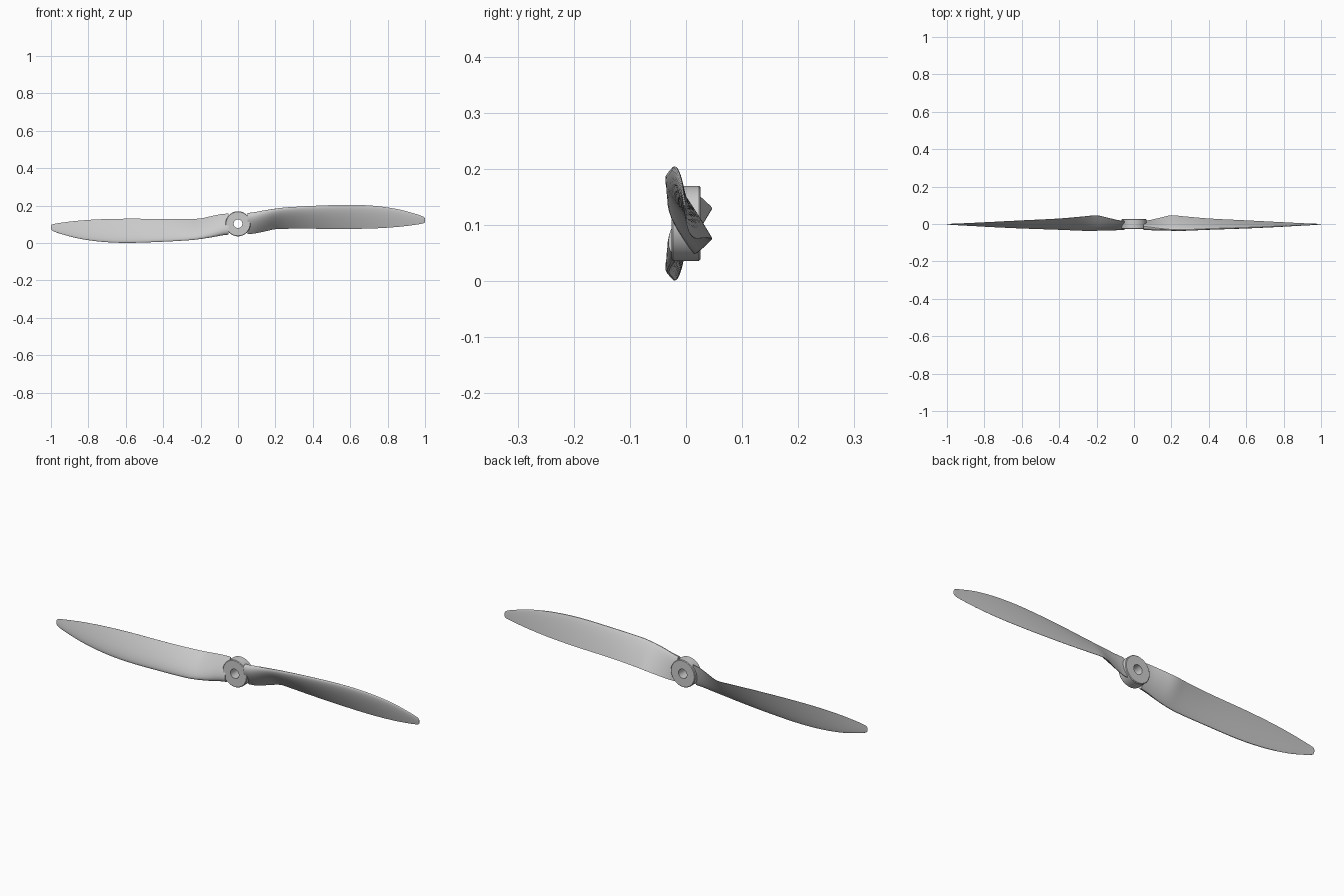
import bpy, bmesh, math

if "Cube" in bpy.data.objects:
    bpy.data.objects.remove(bpy.data.objects["Cube"])

CZ = 0.1025   # height of the shaft axis

# Blade stations: x, leading z, leading y, trailing z, trailing y, thickness ratio
STATIONS = [
    (0.050, 0.058, -0.016, -0.054, 0.016, 0.27),
    (0.085, 0.062, -0.020, -0.052, 0.020, 0.25),
    (0.140, 0.072, -0.027, -0.041, 0.033, 0.20),
    (0.200, 0.081, -0.032, -0.028, 0.046, 0.16),
    (0.260, 0.088, -0.033, -0.026, 0.041, 0.14),
    (0.400, 0.096, -0.027, -0.026, 0.029, 0.12),
    (0.600, 0.102, -0.020, -0.027, 0.019, 0.10),
    (0.740, 0.095, -0.014, -0.024, 0.012, 0.09),
    (0.860, 0.077, -0.008, -0.016, 0.006, 0.08),
    (0.950, 0.053, -0.004, -0.005, 0.002, 0.08),
    (0.985, 0.041, -0.002, 0.001, 0.001, 0.08),
    (0.996, 0.034, -0.001, 0.005, 0.001, 0.08),
    (1.000, 0.027, -0.001, 0.010, 0.000, 0.08),
]


def refine(rows, steps=4):
    """Catmull-Rom smoothing between stations."""
    out = []
    for i in range(len(rows) - 1):
        p0, p1 = rows[max(i - 1, 0)], rows[i]
        p2, p3 = rows[i + 1], rows[min(i + 2, len(rows) - 1)]
        h = p2[0] - p1[0]

        def slope(a, b, k):
            return (b[k] - a[k]) / (b[0] - a[0]) * h

        for s in range(steps):
            t = s / steps
            row = [p1[0] + h * t]
            for k in range(1, 6):
                m1, m2 = slope(p0, p2, k), slope(p1, p3, k)
                row.append((2*t**3 - 3*t*t + 1) * p1[k] + (t**3 - 2*t*t + t) * m1
                           + (3*t*t - 2*t**3) * p2[k] + (t**3 - t*t) * m2)
            out.append(row)
    return out + [list(rows[-1])]


def airfoil(n=14):
    """Closed unit section (chord position, side offset); convex front, flatter back."""
    def half(u):
        return 5 * (0.2969 * u**0.5 - 0.126 * u - 0.3516 * u*u + 0.2843 * u**3 - 0.1015 * u**4)
    us = [(1 - math.cos(math.pi * i / n)) / 2 for i in range(n + 1)]
    front = [(u, 1.45 * half(u) + 0.03) for u in us]
    back = [(u, -0.55 * half(u) - 0.03) for u in us[1:][::-1]]
    return front + back


def finish(name, bm):
    bmesh.ops.recalc_face_normals(bm, faces=bm.faces)
    me = bpy.data.meshes.new(name)
    bm.to_mesh(me)
    bm.free()
    ob = bpy.data.objects.new(name, me)
    bpy.context.collection.objects.link(ob)
    bpy.ops.object.select_all(action='DESELECT')
    ob.select_set(True)
    bpy.context.view_layer.objects.active = ob
    bpy.ops.object.shade_smooth_by_angle(angle=math.radians(35))
    return ob


def bridge(bm, rings, closed=False):
    n = len(rings[0])
    pairs = list(zip(rings, rings[1:])) + ([(rings[-1], rings[0])] if closed else [])
    for a, b in pairs:
        for i in range(n):
            j = (i + 1) % n
            bm.faces.new((a[i], a[j], b[j], b[i]))


# Twisted blades, the second turned half a revolution about the shaft
def blade(name, sign):
    bm = bmesh.new()
    section, rings = airfoil(), []
    for x, zl, yl, zt, yt, th in refine(STATIONS):
        dy, dz = yt - yl, zt - zl
        ring = []
        for u, w in section:
            y = yl + dy * u + dz * w * th
            z = zl + dz * u - dy * w * th
            ring.append(bm.verts.new((sign * x, y, CZ + sign * z)))
        rings.append(ring)
    bridge(bm, rings)
    bm.faces.new(rings[0])
    bm.faces.new(rings[-1])
    return finish(name, bm)


blade("blade_right", 1)
blade("blade_left", -1)

# Hub with a shaft bore, lathed about the y axis
bm = bmesh.new()
profile = [(0.023, -0.026), (0.064, -0.026), (0.067, -0.023),
           (0.067, 0.023), (0.064, 0.026), (0.023, 0.026)]
N = 48
hub = [[bm.verts.new((r * math.cos(2 * math.pi * i / N), y,
                      CZ + r * math.sin(2 * math.pi * i / N))) for i in range(N)]
       for r, y in profile]
bridge(bm, hub, closed=True)
finish("hub", bm)
